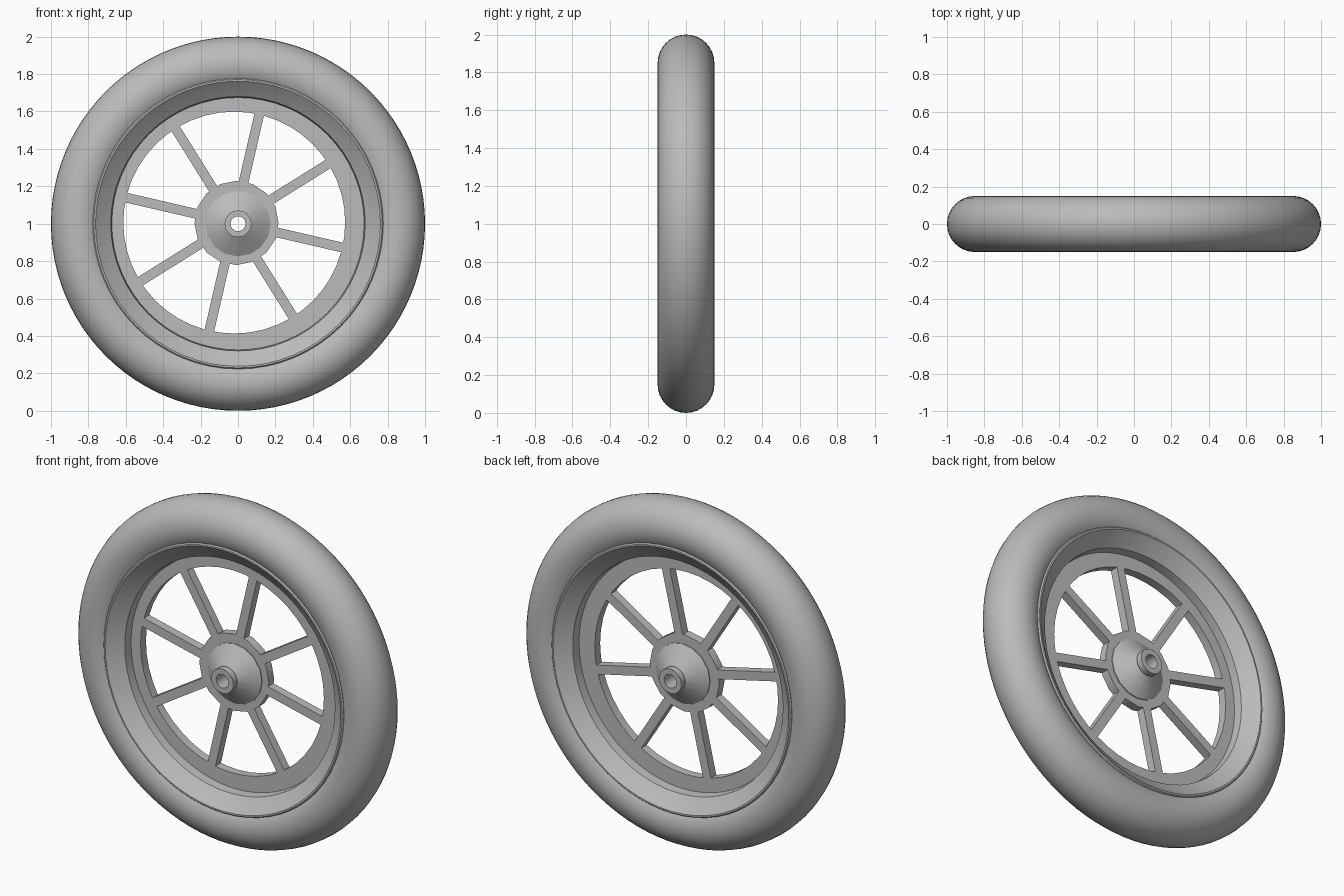
import bpy, bmesh, math
from mathutils import Matrix, Vector

if "Cube" in bpy.data.objects:
    bpy.data.objects.remove(bpy.data.objects["Cube"])

grey = bpy.data.materials.new("grey")
grey.diffuse_color = (0.5, 0.5, 0.5, 1)
grey.use_nodes = True
grey.node_tree.nodes["Principled BSDF"].inputs["Base Color"].default_value = grey.diffuse_color
AXLE = (0, 0, 1)
SPIDER = (-0.02, 0, 1.006)      # spokes sit slightly off the axle


def finish(name, bm, loc, smooth):
    bmesh.ops.recalc_face_normals(bm, faces=bm.faces)
    me = bpy.data.meshes.new(name)
    bm.to_mesh(me)
    bm.free()
    me.materials.append(grey)
    ob = bpy.data.objects.new(name, me)
    ob.location = loc
    bpy.context.collection.objects.link(ob)
    if smooth:
        bpy.ops.object.select_all(action='DESELECT')
        ob.select_set(True)
        bpy.context.view_layer.objects.active = ob
        bpy.ops.object.shade_smooth_by_angle(angle=math.radians(smooth))
    return ob


def revolve(name, profile, segs, loc=AXLE, smooth=30):
    """Spin a closed (radius, y) profile about the y axis."""
    bm = bmesh.new()
    rings = []
    for i in range(segs):
        a = 2 * math.pi * i / segs
        rings.append([bm.verts.new((r * math.cos(a), y, r * math.sin(a))) for r, y in profile])
    n = len(profile)
    for i in range(segs):
        p, q = rings[i], rings[(i + 1) % segs]
        for j in range(n):
            k = (j + 1) % n
            bm.faces.new((p[j], p[k], q[k], q[j]))
    return finish(name, bm, loc, smooth)


def both_sides(half):
    """Close a half profile with its reflection across y = 0."""
    return half + [(r, -y) for r, y in reversed(half)]


# round tyre
tyre = [(0.85 + 0.15 * math.cos(2 * math.pi * i / 32),
         0.15 * math.sin(2 * math.pi * i / 32)) for i in range(32)]
revolve("tyre", tyre, 96)

# rim with rolled lips, sloped flanks and a straight inner barrel
revolve("rim", both_sides([(0.73, 0.07), (0.775, 0.11), (0.777, 0.132), (0.771, 0.139),
                           (0.762, 0.139), (0.755, 0.132), (0.68, 0.075), (0.674, 0.02)]), 64)

# flat ring that carries the spokes
revolve("spoke_ring", both_sides([(0.695, 0.025), (0.593, 0.025)]), 48, SPIDER)

# eight straight spokes
bm = bmesh.new()
for i in range(8):
    turn = Matrix.Rotation(-math.radians(77 + 45 * i), 4, 'Y')
    bmesh.ops.create_cube(bm, size=1, matrix=turn @ Matrix.Translation((0.4, 0, 0))
                          @ Matrix.Diagonal(Vector((0.42, 0.05, 0.052, 1))))
finish("spokes", bm, SPIDER, 0)

# plate where the spokes meet
revolve("hub_plate", both_sides([(0.225, 0.025), (0.06, 0.025)]), 16, (-0.008, 0, 1.004))

# conical hub with collars and an axle hole right through
revolve("hub", both_sides([(0.175, 0.03), (0.058, 0.105), (0.072, 0.108),
                           (0.072, 0.145), (0.04, 0.145)]), 16)
